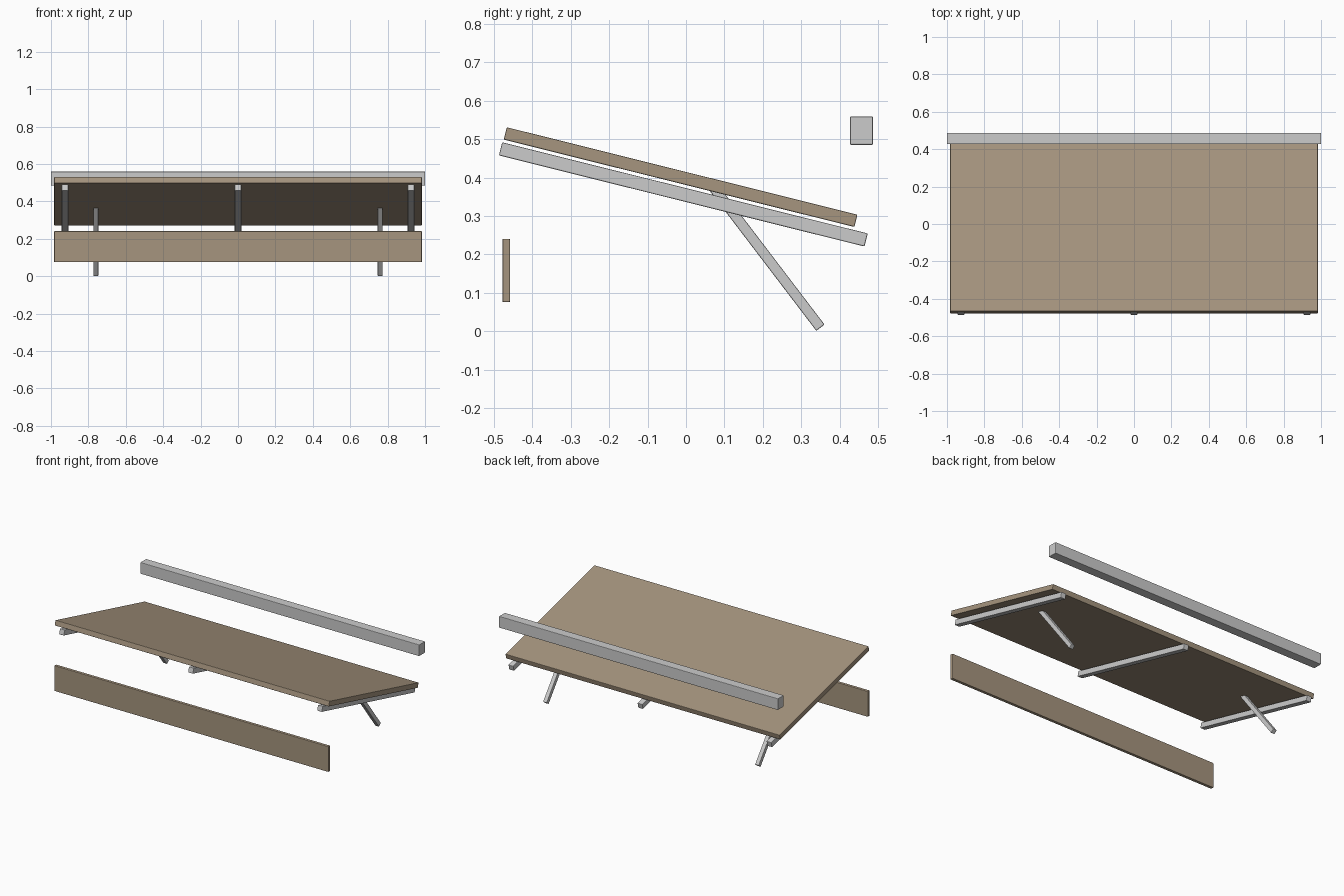
import bpy
from math import radians, sin, cos

if "Cube" in bpy.data.objects:
    bpy.data.objects.remove(bpy.data.objects["Cube"])

wood = bpy.data.materials.new("wood")
wood.diffuse_color = (0.38, 0.3, 0.21, 1)
wood.use_nodes = True
wood.node_tree.nodes["Principled BSDF"].inputs["Base Color"].default_value = wood.diffuse_color


def box(name, centre, size, tilt=0, mat=None):
    """Box with slightly eased edges, tilted about x (degrees)."""
    bpy.ops.mesh.primitive_cube_add(size=1, location=centre)
    ob = bpy.context.object
    ob.name = name
    ob.scale = size
    bpy.ops.object.transform_apply(location=False, rotation=False, scale=True)
    ob.rotation_euler.x = radians(tilt)
    bevel = ob.modifiers.new("eased_edges", "BEVEL")
    bevel.width = 0.003
    bevel.segments = 2
    if mat:
        ob.data.materials.append(mat)
    return ob


# Sloping top panel, loose front board and back bar
box("sloping_panel", (0, -0.014, 0.401), (1.966, 0.941, 0.033), -14, wood)
box("front_board", (0, -0.468, 0.158), (1.966, 0.02, 0.165), 0, wood)
box("back_bar", (0, 0.457, 0.522), (2.0, 0.06, 0.074))

# Rails under the panel
for side, x in (("left", -0.925), ("middle", 0), ("right", 0.925)):
    box(side + "_rail", (x, -0.007, 0.356), (0.035, 0.981, 0.035), -14)

# Slanted prop legs, tops set into the panel
length, lean = 0.46, 37.3
for side, x in (("left", -0.76), ("right", 0.76)):
    y = 0.35 - sin(radians(lean)) * length / 2
    z = 0.009 + cos(radians(lean)) * length / 2
    box(side + "_leg", (x, y, z), (0.027, 0.027, length), lean)
